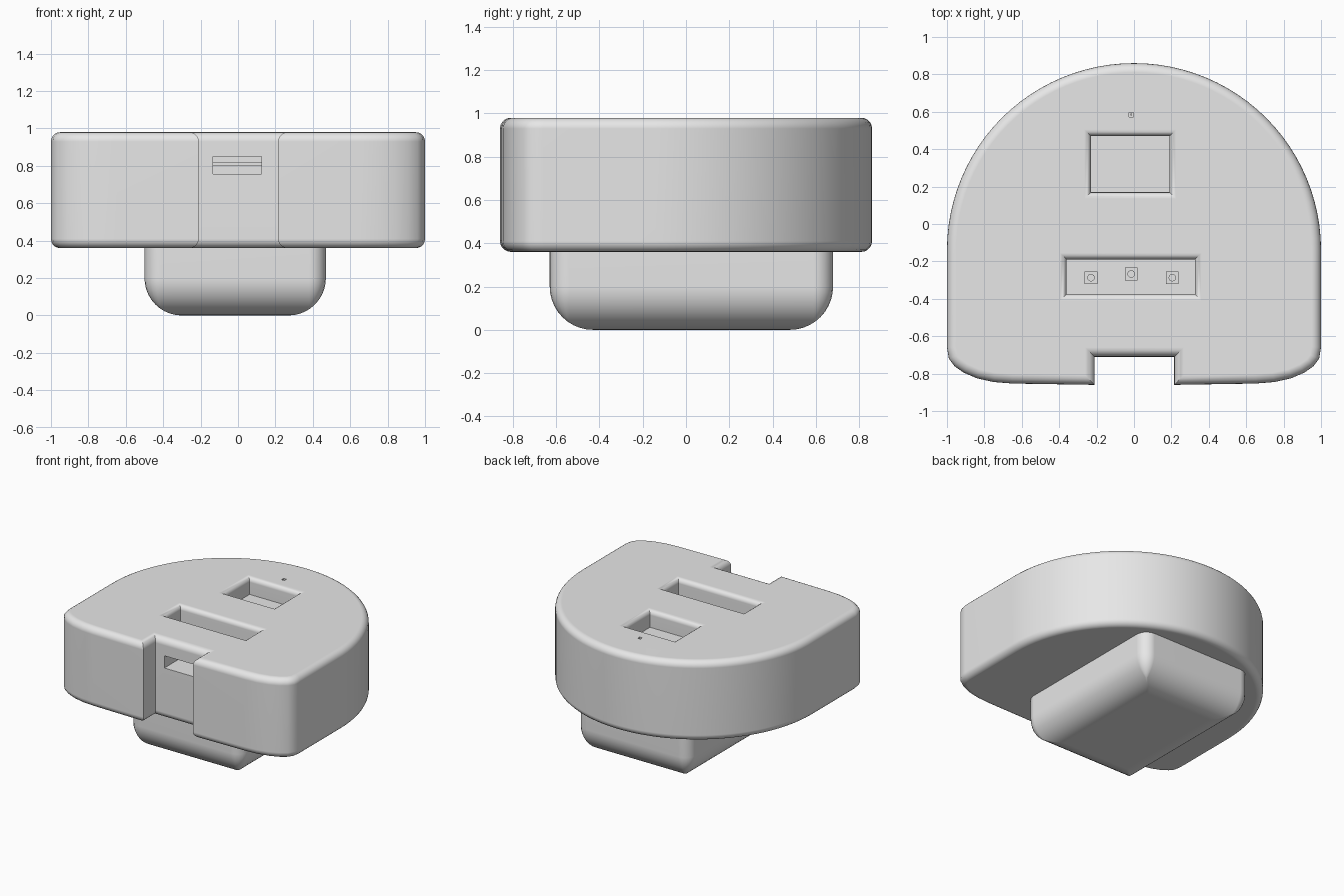
import bpy, bmesh, math

cube = bpy.data.objects.get("Cube")
if cube:
    bpy.data.objects.remove(cube, do_unlink=True)

grey = bpy.data.materials.new("light grey plastic")
grey.use_nodes = True
grey.diffuse_color = (0.8, 0.8, 0.8, 1)
grey.node_tree.nodes["Principled BSDF"].inputs["Base Color"].default_value = (0.8, 0.8, 0.8, 1)

TOP, BOTTOM = 0.98, 0.36


def add_object(name, bm):
    bmesh.ops.recalc_face_normals(bm, faces=bm.faces)
    mesh = bpy.data.meshes.new(name)
    bm.to_mesh(mesh)
    bm.free()
    mesh.materials.append(grey)
    obj = bpy.data.objects.new(name, mesh)
    bpy.context.collection.objects.link(obj)
    return obj


def activate(obj):
    bpy.ops.object.select_all(action='DESELECT')
    obj.select_set(True)
    bpy.context.view_layer.objects.active = obj


def smooth(obj):
    activate(obj)
    bpy.ops.object.shade_smooth_by_angle(angle=math.radians(35))
    mod = obj.modifiers.new("flat_normals", 'WEIGHTED_NORMAL')
    mod.keep_sharp = True


def loft(name, rings):
    """Closed solid through rings of equal point count."""
    bm = bmesh.new()
    loops = [[bm.verts.new(p) for p in ring] for ring in rings]
    n = len(loops[0])
    for a, b in zip(loops, loops[1:]):
        for i in range(n):
            j = (i + 1) % n
            bm.faces.new((a[i], a[j], b[j], b[i]))
    bm.faces.new(loops[0])
    bm.faces.new(loops[-1])
    return add_object(name, bm)


def rect(x0, x1, y0, y1, z, grow=0.0):
    x0, x1, y0, y1 = x0 - grow, x1 + grow, y0 - grow, y1 + grow
    return [(x0, y0, z), (x1, y0, z), (x1, y1, z), (x0, y1, z)]


def round_rect(x0, x1, y0, y1, z, r, steps=5):
    corners = [(x1 - r, y1 - r), (x0 + r, y1 - r), (x0 + r, y0 + r), (x1 - r, y0 + r)]
    return [(cx + r * math.cos((k + i / steps) * math.pi / 2),
             cy + r * math.sin((k + i / steps) * math.pi / 2), z)
            for k, (cx, cy) in enumerate(corners) for i in range(steps + 1)]


def box(name, x0, x1, y0, y1, z0, z1):
    return loft(name, [rect(x0, x1, y0, y1, z0), rect(x0, x1, y0, y1, z1)])


def cut(obj, cutter):
    mod = obj.modifiers.new("cut", 'BOOLEAN')
    mod.operation = 'DIFFERENCE'
    mod.solver = 'EXACT'
    mod.object = cutter
    activate(obj)
    bpy.ops.object.modifier_apply(modifier=mod.name)
    bpy.data.objects.remove(cutter, do_unlink=True)


def pocket(obj, x0, x1, y0, y1, depth, r=0.035, steps=4):
    """Rectangular recess in the top with a rounded lip."""
    rings = [rect(x0, x1, y0, y1, TOP - depth)]
    for i in range(steps + 1):
        a = i / steps * math.pi / 2
        rings.append(rect(x0, x1, y0, y1, TOP - r + r * math.sin(a), r * (1 - math.cos(a))))
    rings.append(rect(x0, x1, y0, y1, TOP + 0.05, r))
    cut(obj, loft("pocket_cutter", rings))


# Body: round back, straight sides, soft front corners and a front notch
corner = [(1, -0.66), (0.99, -0.72), (0.96, -0.76), (0.91, -0.795),
          (0.84, -0.825), (0.75, -0.845), (0.65, -0.853)]
outline = [(math.cos(i / 48 * math.pi), -0.14 + math.sin(i / 48 * math.pi)) for i in range(49)]
outline += [(-x, y) for x, y in corner]
outline += [(-0.21, -0.86), (-0.21, -0.71), (0.215, -0.71), (0.215, -0.86)]
outline += corner[::-1]

bm = bmesh.new()
base_face = bm.faces.new([bm.verts.new((x, y, BOTTOM)) for x, y in outline])
extruded = bmesh.ops.extrude_face_region(bm, geom=[base_face], use_keep_orig=True)["geom"]
bmesh.ops.translate(bm, vec=(0, 0, TOP - BOTTOM),
                    verts=[g for g in extruded if isinstance(g, bmesh.types.BMVert)])
bmesh.ops.recalc_face_normals(bm, faces=bm.faces)
rims = [e for e in bm.edges if abs(e.verts[0].co.z - e.verts[1].co.z) < 0.001]
bmesh.ops.bevel(bm, geom=rims, offset=0.05, segments=5, profile=0.5,
                affect='EDGES', clamp_overlap=False)
body = add_object("body", bm)

# Recesses in the top, pin hole and front port
pocket(body, -0.23, 0.19, 0.17, 0.47, 0.13)
pocket(body, -0.36, 0.325, -0.375, -0.19, 0.17)
cut(body, box("hole_cutter", -0.027, -0.003, 0.573, 0.597, TOP - 0.06, TOP + 0.05))
cut(body, box("port_cutter", -0.135, 0.125, -0.8, -0.54, 0.755, 0.85))
smooth(body)

# Tongue inside the port
box("port_tongue", -0.135, 0.125, -0.6, -0.53, 0.8, 0.82)

# Pin in the small hole
box("indicator_pin", -0.02, -0.01, 0.58, 0.59, TOP - 0.07, TOP - 0.02)

# Push buttons: square housing, round cap and four rivets
floor = TOP - 0.17
for side, bx, by in (("right", -0.23, -0.287), ("middle", -0.015, -0.267), ("left", 0.205, -0.287)):
    h = 0.034
    box(side + "_button_housing", bx - h, bx + h, by - h, by + h, floor - 0.01, floor + 0.03)
    parts = [("cap", 0, 0, 0.02, 0.05)]
    parts += [("rivet", sx * 0.026, sy * 0.026, 0.006, 0.034) for sx in (-1, 1) for sy in (-1, 1)]
    for part, dx, dy, r, top in parts:
        x, y = bx + dx, by + dy
        smooth(loft(side + "_button_" + part,
                    [round_rect(x - r, x + r, y - r, y + r, z, r * 0.99, 4)
                     for z in (floor, floor + top)]))

# Lower block with a deeply rounded underside
R = 0.2
rings = []
for i in range(11):
    a = i / 10 * math.pi / 2
    inset = R * (1 - math.sin(a))
    rings.append(round_rect(-0.5 + inset, 0.47 - inset, -0.63 + inset, 0.68 - inset,
                            R * (1 - math.cos(a)), max(0.09 - inset, 0.01)))
rings.append(round_rect(-0.5, 0.47, -0.63, 0.68, BOTTOM + 0.01, 0.09))
smooth(loft("lower_block", rings))
